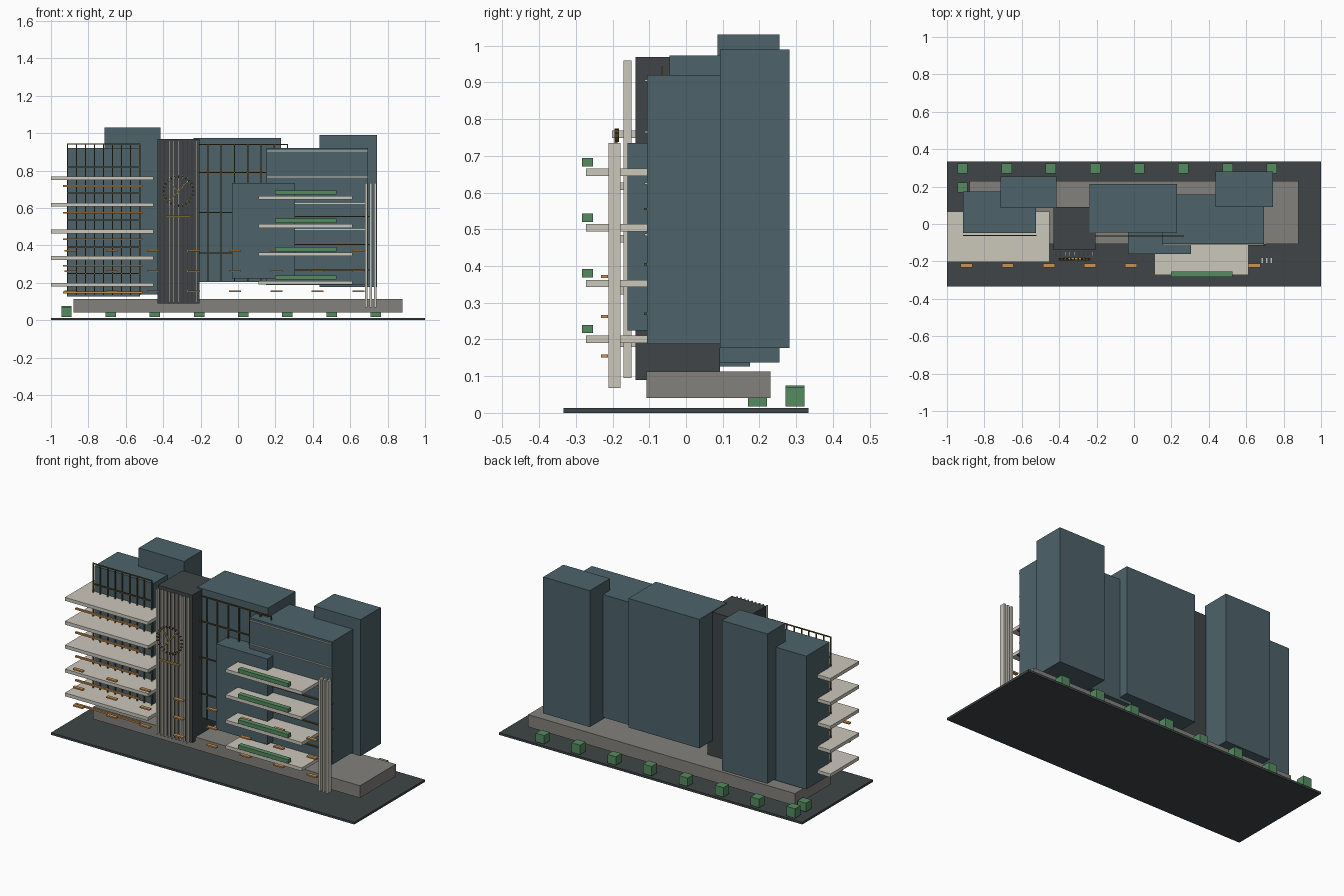
import bpy, bmesh, math
from mathutils import Matrix, Vector

if "Cube" in bpy.data.objects:
    bpy.data.objects.remove(bpy.data.objects["Cube"])


def material(name, rgb):
    m = bpy.data.materials.new(name)
    m.diffuse_color = (*rgb, 1)
    m.use_nodes = True
    m.node_tree.nodes["Principled BSDF"].inputs["Base Color"].default_value = m.diffuse_color
    return m


GLASS = material("blue_grey_glass", (0.075, 0.125, 0.145))
DARK = material("charcoal", (0.05, 0.06, 0.063))
STONE = material("podium_stone", (0.23, 0.22, 0.205))
PALE = material("pale_concrete", (0.6, 0.57, 0.5))
BRONZE = material("bronze", (0.13, 0.085, 0.03))
AMBER = material("amber_light", (0.6, 0.29, 0.08))
GOLD = material("gold", (0.5, 0.33, 0.08))
GREEN = material("planting", (0.09, 0.26, 0.12))


def boxes(name, mat, items):
    """One object from boxes (x0, x1, y0, y1, z0, z1, [roll about y])."""
    bm = bmesh.new()
    for it in items:
        x0, x1, y0, y1, z0, z1 = it[:6]
        roll = it[6] if len(it) > 6 else 0
        c = Vector((x0 + x1, y0 + y1, z0 + z1)) / 2
        mx = (Matrix.Translation(c) @ Matrix.Rotation(roll, 4, 'Y')
              @ Matrix.Diagonal((x1 - x0, y1 - y0, z1 - z0, 1)))
        bmesh.ops.create_cube(bm, size=1, matrix=mx)
    me = bpy.data.meshes.new(name)
    bm.to_mesh(me)
    bm.free()
    me.materials.append(mat)
    ob = bpy.data.objects.new(name, me)
    bpy.context.collection.objects.link(ob)
    return ob


def grid(name, mat, xs, zs, y, z0, z1, t=0.006):
    """Facade frame of vertical mullions and horizontal rails."""
    h = t / 2
    items = [(x - h, x + h, y - h, y + h, z0, z1) for x in xs]
    items += [(xs[0] - h, xs[-1] + h, y - h, y + h, z - h, z + h) for z in zs]
    boxes(name, mat, items)


# Base and podium
boxes("ground_slab", DARK, [(-1, 1, -0.333, 0.333, 0, 0.013)])
boxes("podium", STONE, [(-0.88, 0.88, -0.108, 0.23, 0.04, 0.113)])

# Building volumes
for name, mat, b in [
    ("left_block", GLASS, (-0.915, -0.525, -0.047, 0.174, 0.126, 0.92)),
    ("left_rear_block", GLASS, (-0.715, -0.415, 0.086, 0.255, 0.137, 1.03)),
    ("service_core", DARK, (-0.43, -0.205, -0.138, 0.092, 0.09, 0.97)),
    ("middle_block", GLASS, (-0.238, 0.23, -0.045, 0.215, 0.205, 0.974)),
    ("front_bay", GLASS, (-0.033, 0.306, -0.16, 0.03, 0.224, 0.735)),
    ("right_block", GLASS, (0.15, 0.695, -0.106, 0.158, 0.188, 0.92)),
    ("right_rear_block", GLASS, (0.437, 0.744, 0.092, 0.282, 0.177, 0.99)),
]:
    boxes(name, mat, [b])

# Balcony slabs with amber strips below on the left
left_z = [0.19 + 0.1423 * i for i in range(5)]
boxes("left_balconies", PALE,
      [(-1, -0.452, -0.202, 0.068, z - 0.01, z + 0.01) for z in left_z])
boxes("left_soffit_lights", AMBER,
      [(-0.935, -0.51, -0.2, -0.188, z - 0.046, z - 0.037) for z in left_z])

# Balcony slabs with planters on the right
right_z = [0.201 + 0.1515 * i for i in range(4)]
boxes("right_balconies", PALE,
      [(0.11, 0.612, -0.273, -0.05, z - 0.01, z + 0.01) for z in right_z])
boxes("balcony_planters", GREEN,
      [(0.197, 0.527, -0.283, -0.253, z + 0.016, z + 0.039) for z in right_z])

# Thin fins in front of the core
boxes("core_fins", PALE,
      [(x - 0.0035, x + 0.0035, -0.17, -0.148, 0.095, 0.96)
       for x in [-0.417 + 0.0245 * i for i in range(9)]])

# Slender columns at the right corner
boxes("corner_columns", PALE,
      [(x - 0.006, x + 0.006, -0.211, -0.178, 0.068, 0.735)
       for x in (0.686, 0.71, 0.734)])

# Facade frames
grid("left_facade_frame", BRONZE, [-0.912 + 0.0483 * i for i in range(9)],
     [0.942, 0.82, 0.68, 0.535, 0.39, 0.25], -0.062, 0.135, 0.945)
grid("middle_facade_frame", BRONZE, [-0.232 + 0.071 * i for i in range(8)],
     [0.94, 0.79, 0.575, 0.36], -0.065, 0.21, 0.943)
boxes("right_facade_bands", PALE,
      [(0.155, 0.692, -0.113, -0.106, z - 0.003, z + 0.003)
       for z in (0.905, 0.765, 0.625, 0.485)])
boxes("right_facade_rails", BRONZE,
      [(0.3, 0.705, -0.115, -0.106, z - 0.003, z + 0.003)
       for z in (0.555, 0.405, 0.27)])

# Clock: ring of ticks, two hands and a bar below
cx, cz, r = -0.318, 0.69, 0.078
ticks = []
for i in range(24):
    a = math.tau * i / 24
    x, z = cx + r * math.sin(a), cz + r * math.cos(a)
    w, l = 0.0025, 0.007
    ticks.append((x - w, x + w, -0.195, -0.183, z - l, z + l, a))
boxes("clock_ticks", BRONZE, ticks)
boxes("clock_hands", GOLD, [
    (cx - 0.003, cx + 0.003, -0.195, -0.186, cz - 0.07, cz + 0.07, 0.73),
    (cx - 0.022, cx - 0.016, -0.195, -0.186, cz - 0.012, cz + 0.045, -0.7),
])
boxes("clock_bar", GOLD, [(-0.385, -0.255, -0.19, -0.178, 0.551, 0.559)])

# Small floating light bars along the front
boxes("front_light_bars", AMBER,
      [(x - 0.032, x + 0.032, -0.232, -0.212, z - 0.004, z + 0.004)
       for z in (0.155, 0.263, 0.372)
       for x in [-0.895 + 0.22 * i for i in range(8)]])

# Clipped shrubs along the back and at the left side
shrubs = [(-0.917 + 0.2363 * i, 0.297, 0.075 - 0.006 * (i % 2)) for i in range(8)]
shrubs.append((-0.917, 0.195, 0.07))
boxes("shrubs", GREEN,
      [(x - 0.028, x + 0.028, y - 0.026, y + 0.026, 0.018, top)
       for x, y, top in shrubs])
